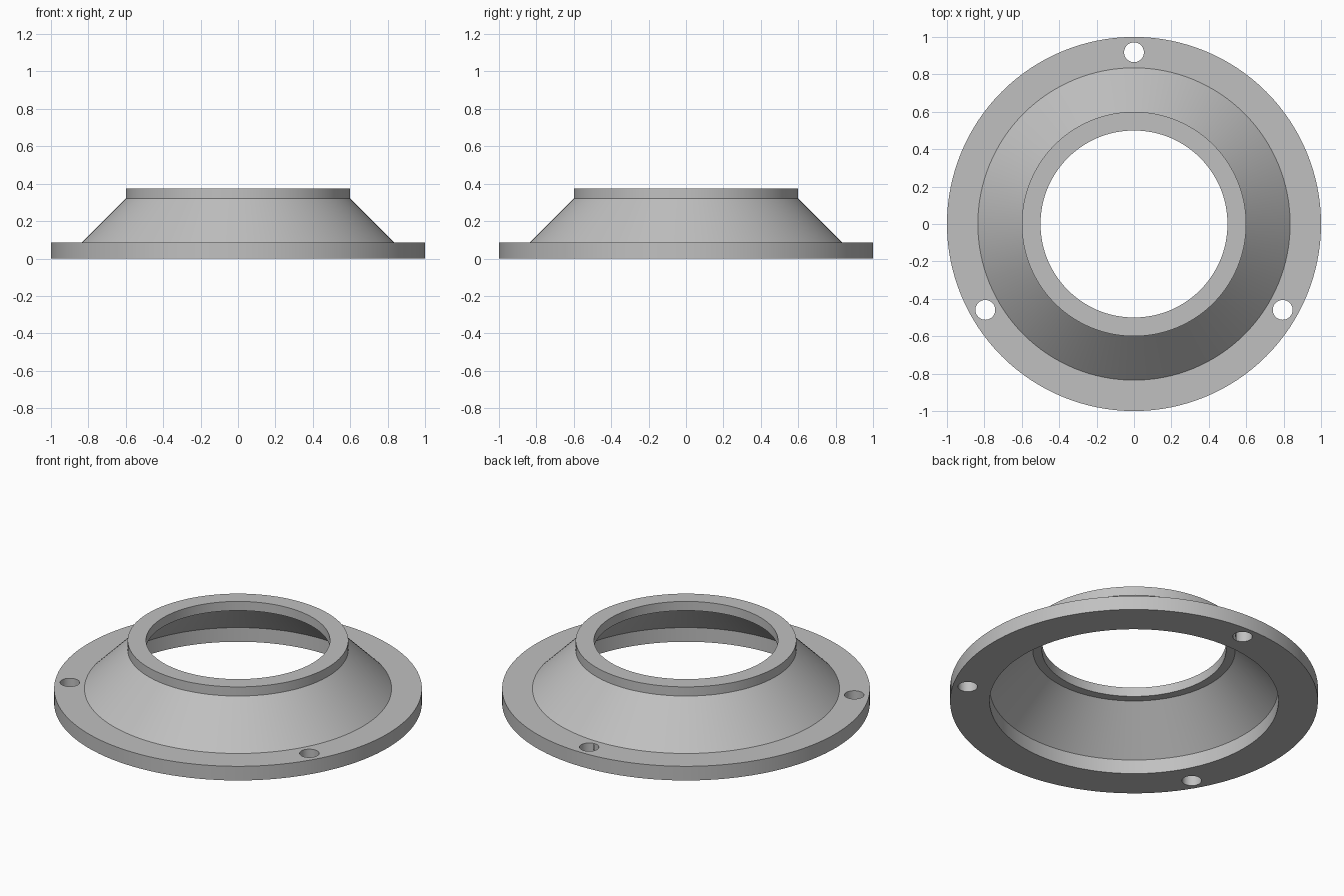
import bpy
import bmesh
import math
from mathutils import Vector

cube = bpy.data.objects.get("Cube")
if cube:
    bpy.data.objects.remove(cube, do_unlink=True)

SEGMENTS = 128
FLANGE_TOP, CONE_TOP, RIM_TOP = 0.085, 0.32, 0.375

# Single grey finish
grey = bpy.data.materials.new("plain_grey")
grey.use_nodes = True
colour = (0.53, 0.53, 0.53, 1)
grey.diffuse_color = colour
grey.node_tree.nodes["Principled BSDF"].inputs["Base Color"].default_value = colour


def lathe(name, profile):
    """Revolve a closed (radius, height) profile around z."""
    bm = bmesh.new()
    rings = []
    for i in range(SEGMENTS):
        a = math.tau * i / SEGMENTS
        rings.append([bm.verts.new((r * math.cos(a), r * math.sin(a), z)) for r, z in profile])
    n = len(profile)
    for i in range(SEGMENTS):
        here, there = rings[i], rings[(i + 1) % SEGMENTS]
        for j in range(n):
            k = (j + 1) % n
            bm.faces.new((here[j], there[j], there[k], here[k]))
    bmesh.ops.recalc_face_normals(bm, faces=bm.faces)
    mesh = bpy.data.meshes.new(name)
    bm.to_mesh(mesh)
    bm.free()
    obj = bpy.data.objects.new(name, mesh)
    bpy.context.collection.objects.link(obj)
    return obj


# Flange, conical wall and top rim as one hollow section
body = lathe("flanged_cone", [
    (1.0, 0), (1.0, FLANGE_TOP), (0.835, FLANGE_TOP), (0.6, CONE_TOP),
    (0.6, RIM_TOP), (0.5, RIM_TOP), (0.5, CONE_TOP), (0.55, CONE_TOP),
    (0.785, FLANGE_TOP), (0.785, 0),
])
body.data.materials.append(grey)

# Three bolt holes through the flange
for i in range(3):
    angle = math.radians(90 + 120 * i)
    spot = Vector((math.cos(angle), math.sin(angle), 0)) * 0.918
    bpy.ops.mesh.primitive_cylinder_add(vertices=48, radius=0.053, depth=0.4, location=spot)
    cutter = bpy.context.object
    cutter.name = "bolt_hole_cutter"
    cutter.hide_render = True
    cutter.data.materials.append(grey)
    bpy.context.view_layer.objects.active = body
    cut = body.modifiers.new("bolt_hole", 'BOOLEAN')
    cut.operation = 'DIFFERENCE'
    cut.solver = 'EXACT'
    cut.object = cutter
    bpy.ops.object.modifier_apply(modifier=cut.name)
    bpy.data.objects.remove(cutter, do_unlink=True)

# Smooth round walls, crisp rims
bpy.ops.object.select_all(action='DESELECT')
body.select_set(True)
bpy.context.view_layer.objects.active = body
bpy.ops.object.shade_smooth_by_angle(angle=math.radians(30))
